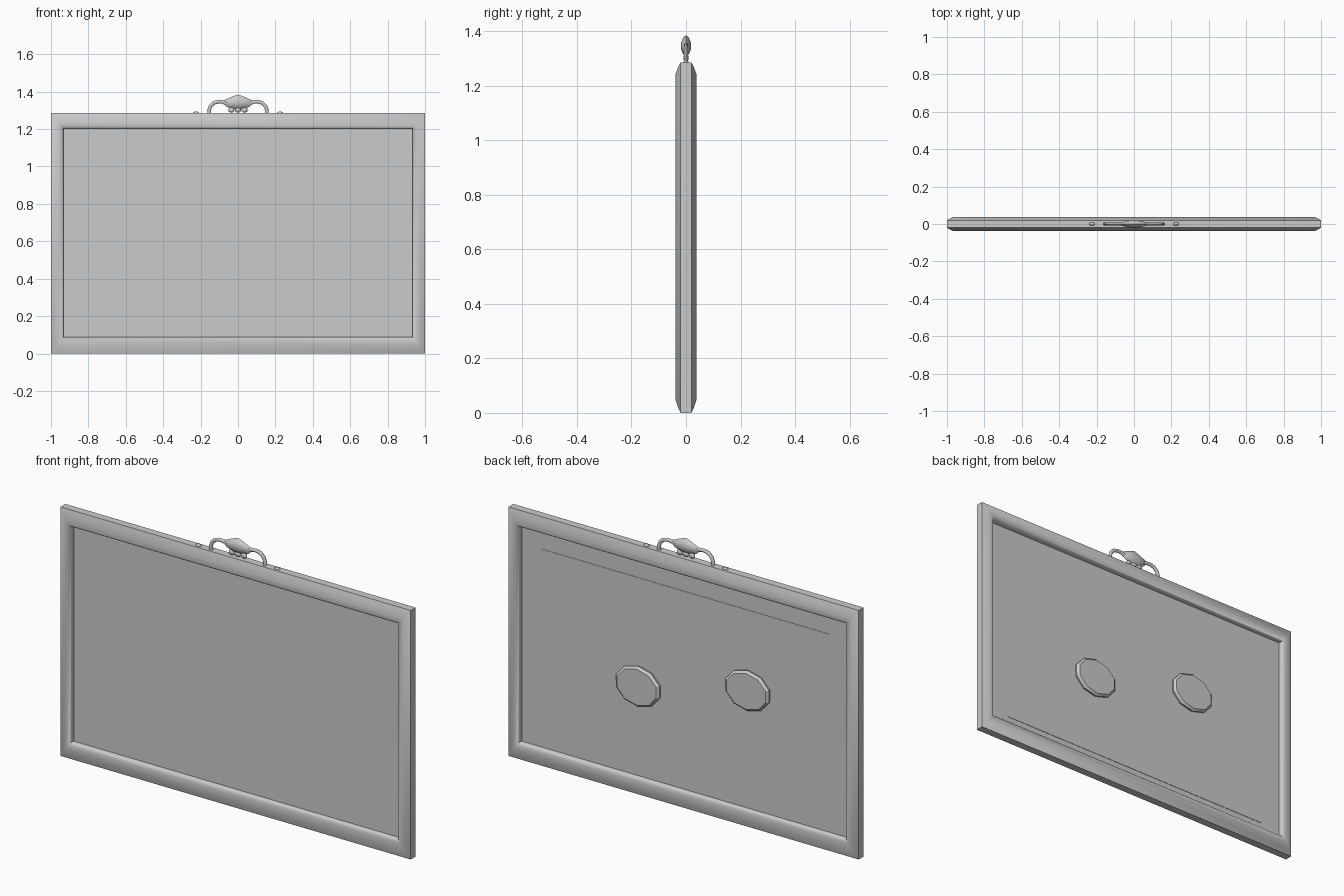
import bpy, bmesh, math
from mathutils import Vector

if "Cube" in bpy.data.objects:
    bpy.data.objects.remove(bpy.data.objects["Cube"])

grey = bpy.data.materials.new("warm_grey")
grey.diffuse_color = (0.6, 0.6, 0.6, 1)
grey.use_nodes = True
grey.node_tree.nodes["Principled BSDF"].inputs["Base Color"].default_value = grey.diffuse_color
H = 1.285  # frame height


def finish(name, bm, smooth=None):
    bmesh.ops.recalc_face_normals(bm, faces=bm.faces)
    me = bpy.data.meshes.new(name)
    bm.to_mesh(me)
    bm.free()
    me.materials.append(grey)
    ob = bpy.data.objects.new(name, me)
    bpy.context.collection.objects.link(ob)
    if smooth:
        bpy.ops.object.select_all(action='DESELECT')
        ob.select_set(True)
        bpy.context.view_layer.objects.active = ob
        bpy.ops.object.shade_smooth_by_angle(angle=math.radians(smooth))
    return ob


def loft(bm, rings, closed=False):
    """Bridge equal rings of points; cap the ends unless closed."""
    vs = [[bm.verts.new(p) for p in r] for r in rings]
    n = len(vs[0])
    pairs = list(zip(vs, vs[1:])) + ([(vs[-1], vs[0])] if closed else [])
    for a, b in pairs:
        for i in range(n):
            j = (i + 1) % n
            bm.faces.new((a[i], a[j], b[j], b[i]))
    if not closed:
        bm.faces.new(vs[0])
        bm.faces.new(vs[-1][::-1])


def box(name, x, z0, z1, y0, y1):
    bm = bmesh.new()
    loft(bm, [[(-x, y, z0), (x, y, z0), (x, y, z1), (-x, y, z1)] for y in (y0, y1)])
    return finish(name, bm)


def ellipse(cx, cz, rx, rz, y, n, turn=0):
    return [(cx + rx * math.cos(math.tau * i / n + turn), y,
             cz + rz * math.sin(math.tau * i / n + turn)) for i in range(n)]


# Frame: moulding profile (inward fraction, y) swept round mitred corners
half = [(0, .020), (.25, .030), (.52, .038), (.8, .037), (.93, .033), (1, .025)]
profile = half + [(t, -y) for t, y in reversed(half)]
bm = bmesh.new()
rings = []
for sx, sz in ((-1, 0), (1, 0), (1, 1), (-1, 1)):
    rings.append([(sx * (1 - .066 * t), y, H - .082 * t if sz else .088 * t)
                  for t, y in profile])
loft(bm, rings, closed=True)
finish("frame", bm, 50)

# Picture panel and thin backing sheet
box("panel", .95, .07, H - .07, -.005, .005)
box("backing_sheet", .82, .13, 1.11, .004, .007)

# Two faceted oval pads on the back
for side, cx, cz in (("left", .262, .555), ("right", -.363, .70)):
    bm = bmesh.new()
    loft(bm, [ellipse(cx, cz, .13 * k, .104 * k, y, 10, .3)
              for k, y in ((.97, .004), (1, .018), (.9, .029))])
    finish("back_pad_" + side, bm, 25)

# Ornament: central faceted boss, widest at mid depth
outline = [(0, 1.385), (.042, 1.369), (.08, 1.352), (.064, 1.32),
           (.03, 1.309), (0, 1.306)]
outline += [(-x, z) for x, z in reversed(outline[1:-1])]
bm = bmesh.new()
loft(bm, [[(x * k, y, 1.345 + (z - 1.345) * k) for x, z in outline]
          for y, k in ((-.018, .3), (-.011, .75), (0, 1), (.011, .75), (.018, .3))])
finish("ornament_boss", bm, 30)

# Drop leaves under the boss
for i, x in enumerate((-.035, 0, .035)):
    bm = bmesh.new()
    bmesh.ops.create_uvsphere(bm, u_segments=8, v_segments=6, radius=1)
    for v in bm.verts:
        v.co = Vector((x + v.co.x * .017, v.co.y * .01, 1.302 + v.co.z * .014))
    finish("ornament_leaf_%d" % i, bm, 60)

# Curved arms and small end buds, mirrored
path = [(.06, 1.335), (.08, 1.345), (.105, 1.347), (.13, 1.34), (.148, 1.322),
        (.155, 1.30), (.152, 1.275)]
for side, s in (("left", -1), ("right", 1)):
    bm = bmesh.new()
    rings = []
    for i, (x, z) in enumerate(path):
        a, b = path[max(i - 1, 0)], path[min(i + 1, len(path) - 1)]
        t = Vector((b[0] - a[0], 0, b[1] - a[1])).normalized()
        n = Vector((-t.z, 0, t.x))
        ring = []
        for k in range(8):
            w = math.tau * k / 8
            p = Vector((x, 0, z)) + n * .01 * math.cos(w) + Vector((0, .008 * math.sin(w), 0))
            ring.append((s * p.x, p.y, p.z))
        rings.append(ring)
    loft(bm, rings)
    finish("ornament_arm_" + side, bm, 50)
    bm = bmesh.new()
    bmesh.ops.create_uvsphere(bm, u_segments=8, v_segments=6, radius=1)
    for v in bm.verts:
        v.co = Vector((s * .225 + v.co.x * .016, v.co.y * .009, 1.285 + v.co.z * .009))
    finish("ornament_bud_" + side, bm, 60)
